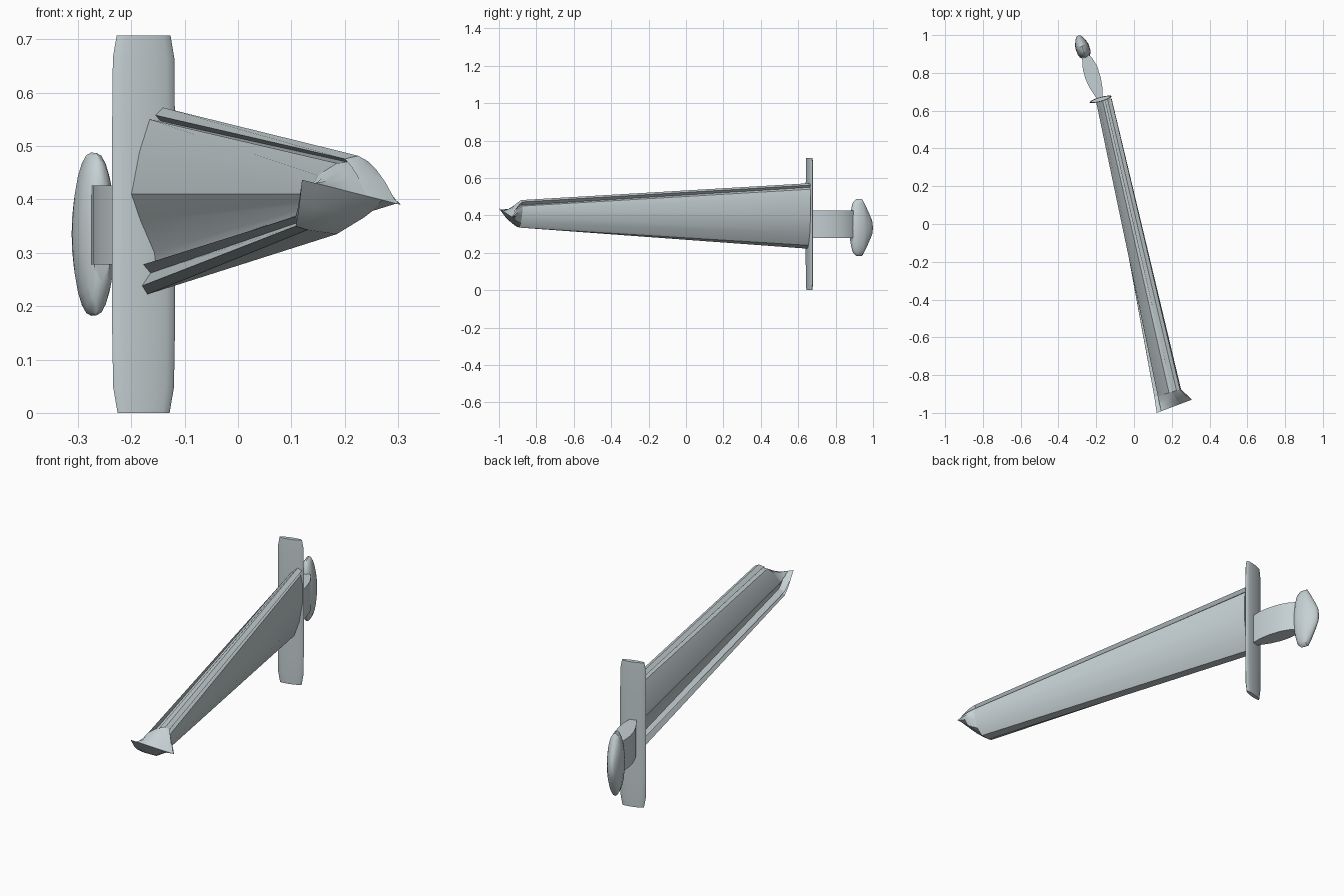
import bpy, bmesh, math
from mathutils import Vector

if "Cube" in bpy.data.objects:
    bpy.data.objects.remove(bpy.data.objects["Cube"])

steel = bpy.data.materials.new("pale steel grey")
steel.diffuse_color = (0.56, 0.63, 0.65, 1)
steel.use_nodes = True
steel.node_tree.nodes["Principled BSDF"].inputs["Base Color"].default_value = steel.diffuse_color


def loft(name, rings, angle=30, cap_end=True):
    """Skin a list of equal-length closed rings and cap the ends."""
    bm = bmesh.new()
    rows = [[bm.verts.new(p) for p in ring] for ring in rings]
    n = len(rows[0])
    for a, b in zip(rows, rows[1:]):
        for i in range(n):
            j = (i + 1) % n
            bm.faces.new((a[i], a[j], b[j], b[i]))
    bm.faces.new(rows[0][::-1])
    if cap_end:
        bm.faces.new(rows[-1])
    bmesh.ops.remove_doubles(bm, verts=bm.verts, dist=0.0001)
    bmesh.ops.recalc_face_normals(bm, faces=bm.faces)
    me = bpy.data.meshes.new(name)
    bm.to_mesh(me)
    bm.free()
    me.materials.append(steel)
    ob = bpy.data.objects.new(name, me)
    bpy.context.collection.objects.link(ob)
    bpy.context.view_layer.objects.active = ob
    bpy.ops.object.select_all(action='DESELECT')
    ob.select_set(True)
    bpy.ops.object.shade_smooth_by_angle(angle=math.radians(angle))
    return ob


# Blade: folded cross-section (x, z) at the guard and at the far end
root = [(-.14, .572), (-.155, .558), (-.145, .547), (-.166, .55), (-.185, .49),
        (-.20, .41), (-.183, .36), (-.157, .30), (-.155, .283), (-.178, .278),
        (-.164, .262), (-.180, .238), (-.17, .222), (-.155, .24), (-.133, .31),
        (-.119, .40), (-.119, .50), (-.126, .54), (-.136, .55), (-.12, .562)]
end = [(.225, .482), (.20, .476), (.205, .47), (.185, .468), (.15, .445),
       (.126, .41), (.131, .398), (.135, .388), (.134, .378), (.108, .368),
       (.116, .358), (.108, .35), (.13, .343), (.185, .335), (.222, .358),
       (.242, .40), (.249, .43), (.246, .45), (.232, .455), (.243, .472)]
root_ring = [Vector((x, .655 + .27 * (x + .16), z)) for x, z in root]
end_ring = [Vector((x, -.895 + .3 * (x - .18), z)) for x, z in end]
loft("blade", [root_ring, end_ring], 28)

# Tip: end section flattened into a flared chisel edge
edge_a, edge_b = Vector((.12, -1, .437)), Vector((.306, -.93, .39))
edge_ring = [edge_a.lerp(edge_b, (x - .108) / .141) for x, z in end]
rings = [end_ring]
for t in (.3, .6):
    ring = []
    for p, q in zip(end_ring, edge_ring):
        m = p.lerp(q, t)
        m.z += (p.z - q.z) * .45 * t * (1 - t)
        ring.append(m)
    rings.append(ring)
loft("chisel_tip", rings + [edge_ring], 35, cap_end=False)

# Guard: tall lens-section bar with tapered ends
across = Vector((.96, .27, 0)).normalized()
along = Vector((-across.y, across.x, 0))


def lens(z, s):
    pts = []
    for i in range(16):
        a = i * math.tau / 16
        pts.append(Vector((-.177, .66, z)) + across * (.061 * s * math.cos(a))
                   + along * (.012 * math.sin(a) * s))
    return pts


loft("guard", [lens(z, s) for z, s in
               ((0, .83), (.048, .97), (.15, 1), (.55, 1), (.665, .98), (.707, .86))], 40)

# Grip: leaf outline seen from above, extruded upward
leaf = [(-.195, .66), (-.235, .72), (-.258, .77), (-.271, .82), (-.275, .885),
        (-.25, .905), (-.222, .88), (-.195, .835), (-.176, .775), (-.167, .72), (-.168, .66)]
loft("grip", [[(x, y, z) for x, y in leaf] for z in (.278, .426)], 40)

# Pommel: flattened disc lathe along the handle axis
axis = Vector((-.04, .115, 0)).normalized()
side = Vector((axis.y, -axis.x, 0))
start = Vector((-.255, .882, .335))
profile = [(0, .09, .02), (.012, .135, .031), (.03, .152, .036), (.062, .153, .037),
           (.078, .125, .033), (.1, .08, .024), (.118, .04, .013), (.122, .015, .006)]
loft("pommel", [[start + axis * t + side * (ru * math.cos(i * math.tau / 24))
                 + Vector((0, 0, rz * math.sin(i * math.tau / 24))) for i in range(24)]
                for t, rz, ru in profile], 35)
